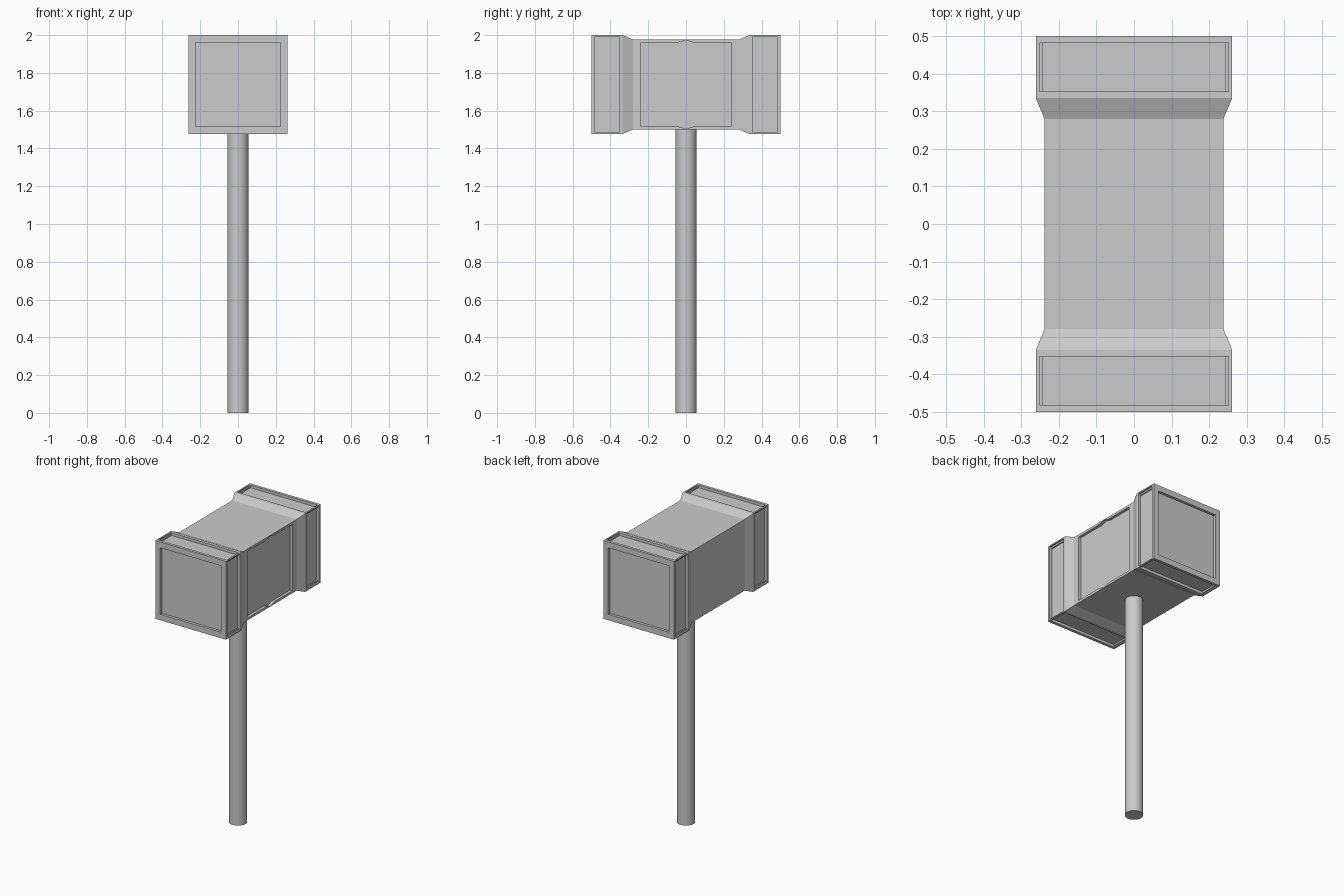
import bpy, bmesh

if "Cube" in bpy.data.objects:
    bpy.data.objects.remove(bpy.data.objects["Cube"])

ZC = 1.7385      # height of the head's centre line
BIG = 0.2615     # half width of the end blocks
SMALL = 0.238    # half width of the middle
DEPTH = 0.018    # recess depth of the panels


def shape_panel(bm, face, half):
    """Inset a face and set the inner face to the given half sizes (x, y, z)."""
    bmesh.ops.inset_individual(bm, faces=[face], thickness=0.002)
    face.normal_update()
    c, n = face.calc_center_median(), face.normal.copy()
    for v in face.verts:
        for i in range(3):
            if abs(n[i]) < 0.5:
                v.co[i] = c[i] + (half[i] if v.co[i] > c[i] else -half[i])


def sink(bm, face):
    """Push a panel straight into the surface."""
    face.normal_update()
    n = face.normal.copy()
    r = bmesh.ops.extrude_face_region(bm, geom=[face])
    verts = [g for g in r["geom"] if isinstance(g, bmesh.types.BMVert)]
    bmesh.ops.translate(bm, verts=verts, vec=-n * DEPTH)
    if face.is_valid and not any(v in verts for v in face.verts):
        bmesh.ops.delete(bm, geom=[face], context='FACES_ONLY')


def quarter(edge):
    """Split an edge into four equal parts."""
    other, _ = bmesh.utils.edge_split(edge, edge.verts[0], 0.5)
    for e in (edge, other):
        bmesh.utils.edge_split(e, e.verts[0], 0.5)


# Head: square rings lofted along y
bm = bmesh.new()
rings = []
for y, h in [(-0.5, BIG), (-0.335, BIG), (-0.28, SMALL),
             (0.28, SMALL), (0.335, BIG), (0.5, BIG)]:
    rings.append([bm.verts.new((sx * h, y, ZC + sz * h))
                  for sx, sz in [(-1, -1), (1, -1), (1, 1), (-1, 1)]])
for a, b in zip(rings, rings[1:]):
    for i in range(4):
        j = (i + 1) % 4
        bm.faces.new((a[i], a[j], b[j], b[i]))
bm.faces.new(rings[0])
bm.faces.new(rings[-1])
bmesh.ops.recalc_face_normals(bm, faces=bm.faces)
bm.normal_update()

# Recessed panels on both striking faces and all sides of the end blocks
for f in list(bm.faces):
    c, n = f.calc_center_median(), f.normal.copy()
    if abs(n.y) > 0.9:
        shape_panel(bm, f, (0.225, 0, 0.222))
        sink(bm, f)
    elif abs(c.y) > 0.4:
        shape_panel(bm, f, (0.251, 0.064, 0.254))
        sink(bm, f)
    elif n.x > 0.9 and abs(c.y) < 0.1:
        # Middle panel on one side, with a small peak above and below
        shape_panel(bm, f, (0, 0.237, 0.222))
        for e in [e for e in f.edges
                  if abs(e.verts[0].co.z - e.verts[1].co.z) < 1e-4]:
            quarter(e)
        for v in f.verts:
            if abs(v.co.y) < 0.01:
                v.co.z += 0.013 if v.co.z > ZC else -0.013
            elif abs(v.co.y) < 0.2:
                v.co.y = 0.042 if v.co.y > 0 else -0.042
        sink(bm, f)
bmesh.ops.recalc_face_normals(bm, faces=bm.faces)
mesh = bpy.data.meshes.new("hammer_head")
bm.to_mesh(mesh)
bm.free()
bpy.context.collection.objects.link(bpy.data.objects.new("hammer_head", mesh))

# Handle
bpy.ops.mesh.primitive_cylinder_add(vertices=32, radius=0.056, depth=1.51,
                                    location=(0, 0, 0.755))
bpy.context.object.name = "handle"
bpy.ops.object.shade_smooth_by_angle()
